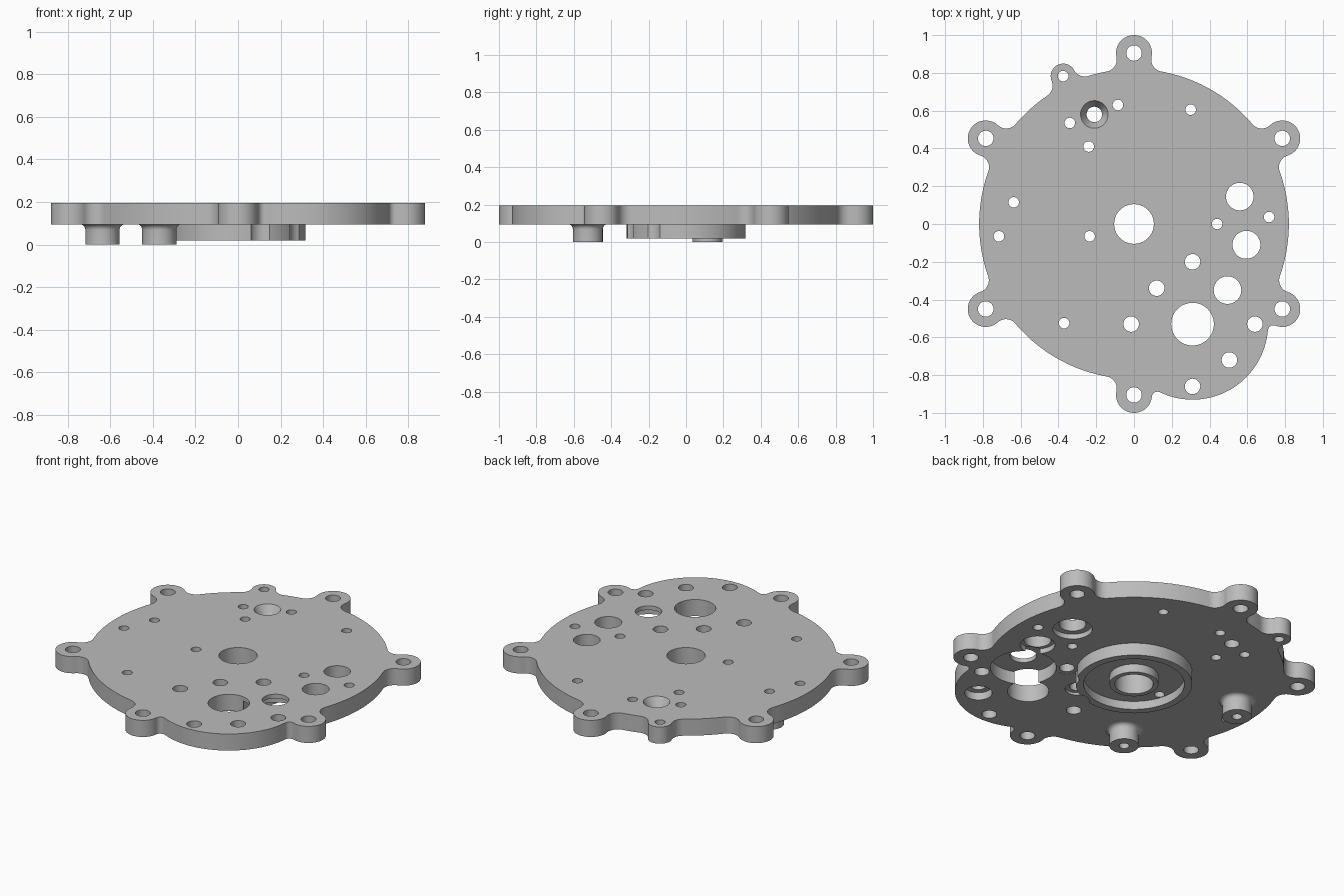
import bpy, bmesh, math
from mathutils import Vector

if "Cube" in bpy.data.objects:
    bpy.data.objects.remove(bpy.data.objects["Cube"], do_unlink=True)

BOTTOM, TOP = 0.095, 0.195
THROUGH = 0.3
BELOW = -0.1

metal = bpy.data.materials.new("plain_grey")
metal.use_nodes = True
GREY = (0.5, 0.5, 0.5, 1)
metal.diffuse_color = GREY
metal.node_tree.nodes["Principled BSDF"].inputs["Base Color"].default_value = GREY


def make_object(name, bm):
    bmesh.ops.recalc_face_normals(bm, faces=bm.faces)
    mesh = bpy.data.meshes.new(name)
    bm.to_mesh(mesh)
    bm.free()
    mesh.materials.append(metal)
    obj = bpy.data.objects.new(name, mesh)
    bpy.context.collection.objects.link(obj)
    return obj


def lathe(bm, centre, profile, sides=48):
    """Solid of revolution from (radius, height) pairs, capped at both ends."""
    rings = []
    for radius, z in profile:
        rings.append([bm.verts.new((centre[0] + radius * math.cos(math.tau * i / sides),
                                    centre[1] + radius * math.sin(math.tau * i / sides), z))
                      for i in range(sides)])
    for low, high in zip(rings, rings[1:]):
        for i in range(sides):
            j = (i + 1) % sides
            bm.faces.new((low[i], low[j], high[j], high[i]))
    bm.faces.new(rings[0][::-1])
    bm.faces.new(rings[-1])


def arc(centre, radius, start, end, ccw):
    a = math.atan2(*(start - centre).yx)
    sweep = (math.atan2(*(end - centre).yx) - a) % math.tau
    if not ccw:
        sweep -= math.tau
    steps = max(4, int(abs(sweep) / math.radians(5 if radius < 0.3 else 3)))
    return [centre + radius * Vector((math.cos(a + sweep * i / steps),
                                      math.sin(a + sweep * i / steps)))
            for i in range(steps + 1)]


def fillet_centre(a, b, fillet):
    """Centre of a fillet touching circles a and b, to the right of a -> b."""
    (ca, ra), (cb, rb) = a, b
    d = (cb - ca).length
    ra, rb = ra + fillet, rb + fillet
    along = (d * d + ra * ra - rb * rb) / (2 * d)
    u = (cb - ca) / d
    return ca + u * along + Vector((u.y, -u.x)) * math.sqrt(ra * ra - along * along)


# Outline: round body, mounting ears and a side lobe, joined by fillets
def circle(x, y, r):
    return (Vector((x, y)), r)


EAR = 0.095
body = circle(0, 0, 0.82)
lobe = circle(0.31, -0.53, 0.4)
ears = [circle(0.785, 0.453, EAR), circle(0, 0.905, EAR), circle(-0.375, 0.783, 0.066),
        circle(-0.785, 0.453, EAR), circle(-0.785, -0.45, EAR), circle(0, -0.905, EAR),
        circle(0.785, -0.45, EAR)]
chain = []
for k, ear in enumerate(ears):
    chain += [ear, lobe if k == 5 else body]
count = len(chain)
fillets = []
for k in range(count):
    a, b = chain[k], chain[(k + 1) % count]
    f = 0.03 if lobe in (a, b) else 0.065
    fillets.append((fillet_centre(a, b, f), f))

outline = []
for k, (c, r) in enumerate(chain):
    before, after = fillets[k - 1][0], fillets[k]
    start = c + (before - c).normalized() * r
    end = c + (after[0] - c).normalized() * r
    nc, nr = chain[(k + 1) % count]
    landing = nc + (after[0] - nc).normalized() * nr
    outline += arc(c, r, start, end, True)[:-1]
    outline += arc(after[0], after[1], end, landing, False)[:-1]

bm = bmesh.new()
base = bm.faces.new([bm.verts.new((p.x, p.y, BOTTOM)) for p in outline])
raised = bmesh.ops.extrude_face_region(bm, geom=[base])["geom"]
bmesh.ops.translate(bm, vec=(0, 0, TOP - BOTTOM),
                    verts=[g for g in raised if isinstance(g, bmesh.types.BMVert)])
plate = make_object("cover_plate", bm)

# Bearing seat under the plate: outer rim, groove and inner collar
bm = bmesh.new()
lathe(bm, (0, 0), [(0.06, 0.02), (0.133, 0.02), (0.133, 0.07), (0.275, 0.07),
                   (0.275, 0.02), (0.318, 0.02), (0.318, BOTTOM), (0.06, BOTTOM)], 96)
seat = make_object("bearing_seat", bm)

# Standoffs with a flared root
standoffs = []
for label, spot in (("left_rear", (-0.637, 0.115)), ("front", (-0.37, -0.525))):
    bm = bmesh.new()
    flare = [(0.08 + 0.025 * (1 - math.cos(t * math.pi / 10)),
              0.068 + 0.027 * math.sin(t * math.pi / 10)) for t in range(6)]
    lathe(bm, spot, [(0.08, 0)] + flare)
    standoffs.append(make_object(label + "_standoff", bm))

# Hole cutters: plain, counterbored from below, and countersunk from above
cut = bmesh.new()


def hole(x, y, r, wide=None, depth=BOTTOM):
    steps = [(wide, BELOW), (wide, depth), (r, depth)] if wide else [(r, BELOW)]
    lathe(cut, (x, y), steps + [(r, THROUGH)], 48 if r > 0.05 or wide else 28)


BOLT, PIN = 0.041, 0.028
for c, r in ears:
    hole(c.x, c.y, BOLT if r == EAR else PIN)
for x, y in ((0.64, -0.53), (0.31, -0.86), (-0.015, -0.53)):
    hole(x, y, BOLT)
for x, y in ((0.44, 0), (0.715, 0.037), (0.3, 0.605), (-0.085, 0.63), (-0.34, 0.535),
             (-0.24, 0.41), (-0.637, 0.115), (-0.715, -0.065), (-0.235, -0.065),
             (-0.37, -0.525)):
    hole(x, y, PIN)
hole(0, 0, 0.105)
hole(0.31, -0.53, 0.113)
hole(0.56, 0.145, 0.073, 0.108, 0.125)
hole(0.595, -0.11, 0.074, 0.095, 0.125)
hole(0.495, -0.35, 0.073, 0.18, 0.17)
hole(0.505, -0.72, BOLT, 0.075, 0.14)
hole(0.12, -0.34, BOLT, 0.066, 0.11)
hole(0.31, -0.2, BOLT, 0.066, 0.096)
lathe(cut, (-0.21, 0.58), [(BOLT, BELOW), (BOLT, 0.14), (0.073, TOP), (0.073, THROUGH)])
cutter = make_object("hole_cutter", cut)
cutter.hide_render = True

# Cut the holes, then smooth the curved walls
for obj in [plate, seat] + standoffs:
    bpy.ops.object.select_all(action="DESELECT")
    bpy.context.view_layer.objects.active = obj
    obj.select_set(True)
    mod = obj.modifiers.new("holes", "BOOLEAN")
    mod.operation = "DIFFERENCE"
    mod.solver = "EXACT"
    mod.use_self = True
    mod.object = cutter
    bpy.ops.object.modifier_apply(modifier=mod.name)
    bpy.ops.object.shade_smooth_by_angle(angle=math.radians(30))
bpy.data.objects.remove(cutter, do_unlink=True)
